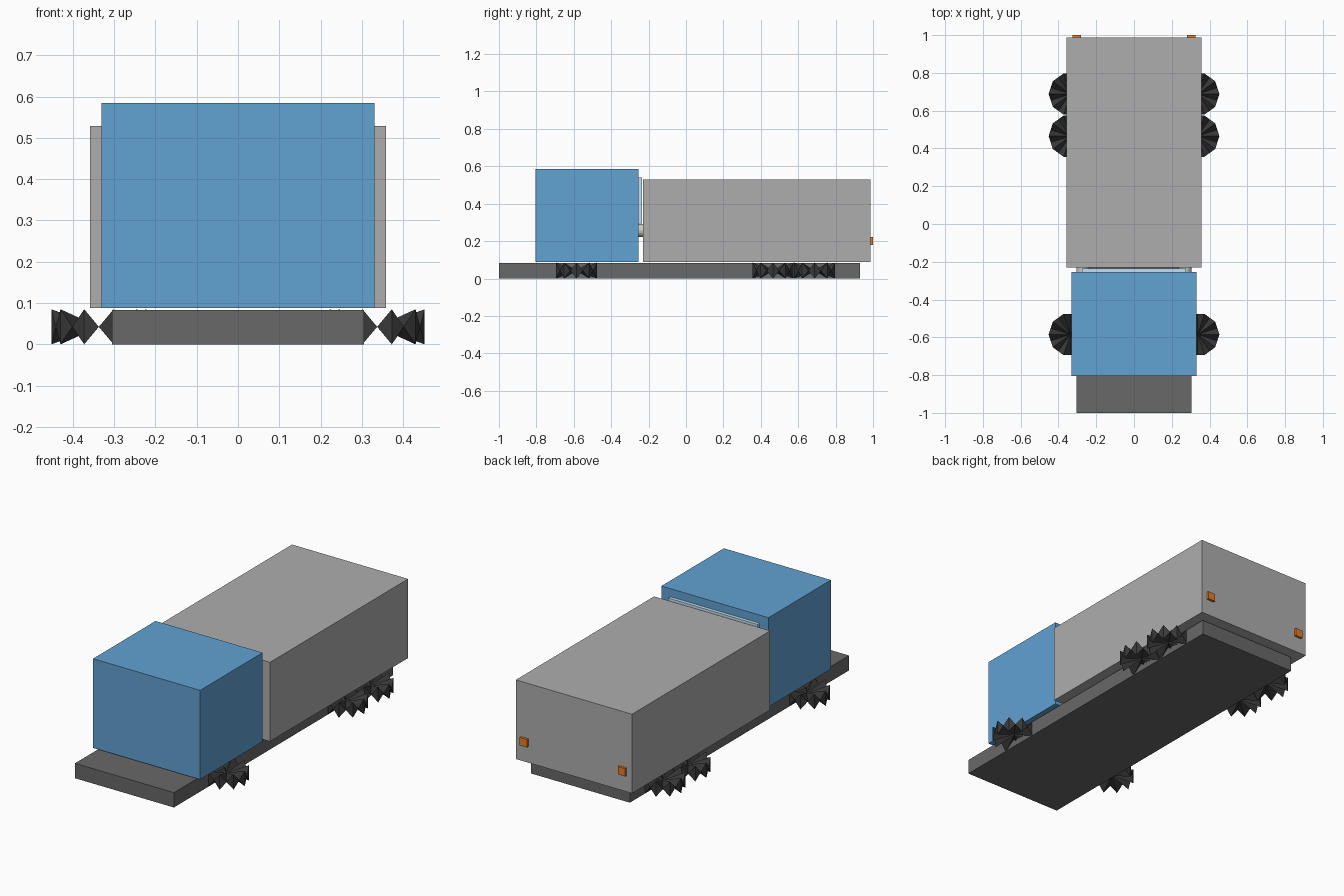
import bpy, bmesh
from math import cos, sin, pi

if "Cube" in bpy.data.objects:
    bpy.data.objects.remove(bpy.data.objects["Cube"])


def material(name, rgb):
    m = bpy.data.materials.new(name)
    m.diffuse_color = (*rgb, 1)
    m.use_nodes = True
    m.node_tree.nodes["Principled BSDF"].inputs["Base Color"].default_value = m.diffuse_color
    return m


BLUE = material("blue_paint", (0.12, 0.36, 0.65))
GLASS = material("pale_glass", (0.55, 0.75, 0.88))
ORANGE = material("orange_lamp", (0.8, 0.2, 0.02))
DARK = material("dark_rubber", (0.04, 0.04, 0.04))
STEEL = material("dark_steel", (0.14, 0.14, 0.14))
LIGHT = material("light_grey", (0.42, 0.42, 0.42))
LAMP = material("lamp_grey", (0.6, 0.6, 0.55))


def finish(name, bm, mat):
    bmesh.ops.recalc_face_normals(bm, faces=bm.faces)
    me = bpy.data.meshes.new(name)
    bm.to_mesh(me)
    bm.free()
    ob = bpy.data.objects.new(name, me)
    me.materials.append(mat)
    bpy.context.collection.objects.link(ob)
    return ob


def box(name, x, y, z, mat):
    bm = bmesh.new()
    bmesh.ops.create_cube(bm, size=1)
    for v in bm.verts:
        for i, (lo, hi) in enumerate((x, y, z)):
            v.co[i] = hi if v.co[i] > 0 else lo
    return finish(name, bm, mat)


def spiky_wheel(name, cx, cy, r=0.115, h=0.085, n=10):
    # Ten blades around a hub, pinched to mid height between the blades
    bm = bmesh.new()

    def ring(offset, radius, z):
        return [bm.verts.new((cx + radius * cos(2 * pi * (i + offset) / n),
                              cy + radius * sin(2 * pi * (i + offset) / n), z))
                for i in range(n)]

    top, bottom = ring(0, r, h), ring(0, r, 0)
    mid = ring(0.5, r * cos(pi / n), h / 2)
    hub = bm.verts.new((cx, cy, h / 2))
    for i in range(n):
        for m in (mid[i - 1], mid[i]):
            bm.faces.new((hub, top[i], m))
            bm.faces.new((hub, m, bottom[i]))
            bm.faces.new((top[i], bottom[i], m))
    return finish(name, bm, DARK)


# Main bodies
box("chassis", (-0.305, 0.305), (-1, 0.93), (0, 0.083), STEEL)
box("cab", (-0.33, 0.33), (-0.805, -0.255), (0.088, 0.585), BLUE)
box("cargo_box", (-0.358, 0.358), (-0.23, 0.987), (0.088, 0.529), LIGHT)
box("windscreen", (-0.275, 0.275), (-0.257, -0.236), (0.295, 0.54), GLASS)

for side, s in (("left", -1), ("right", 1)):
    # Wheels
    for pos, y in (("front", -0.585), ("middle", 0.465), ("rear", 0.688)):
        spiky_wheel(f"{pos}_wheel_{side}", s * 0.337, y)
    # Tail lamps
    box(f"tail_lamp_{side}", sorted((s * 0.28, s * 0.325)), (0.975, 1.0),
        (0.178, 0.222), ORANGE)
    # Round lamps in the gap between cab and box
    bpy.ops.mesh.primitive_cylinder_add(vertices=16, radius=0.035, depth=0.03,
                                        location=(s * 0.27, -0.243, 0.257),
                                        rotation=(pi / 2, 0, 0))
    lamp = bpy.context.object
    lamp.name = f"head_lamp_{side}"
    lamp.data.materials.append(LAMP)
